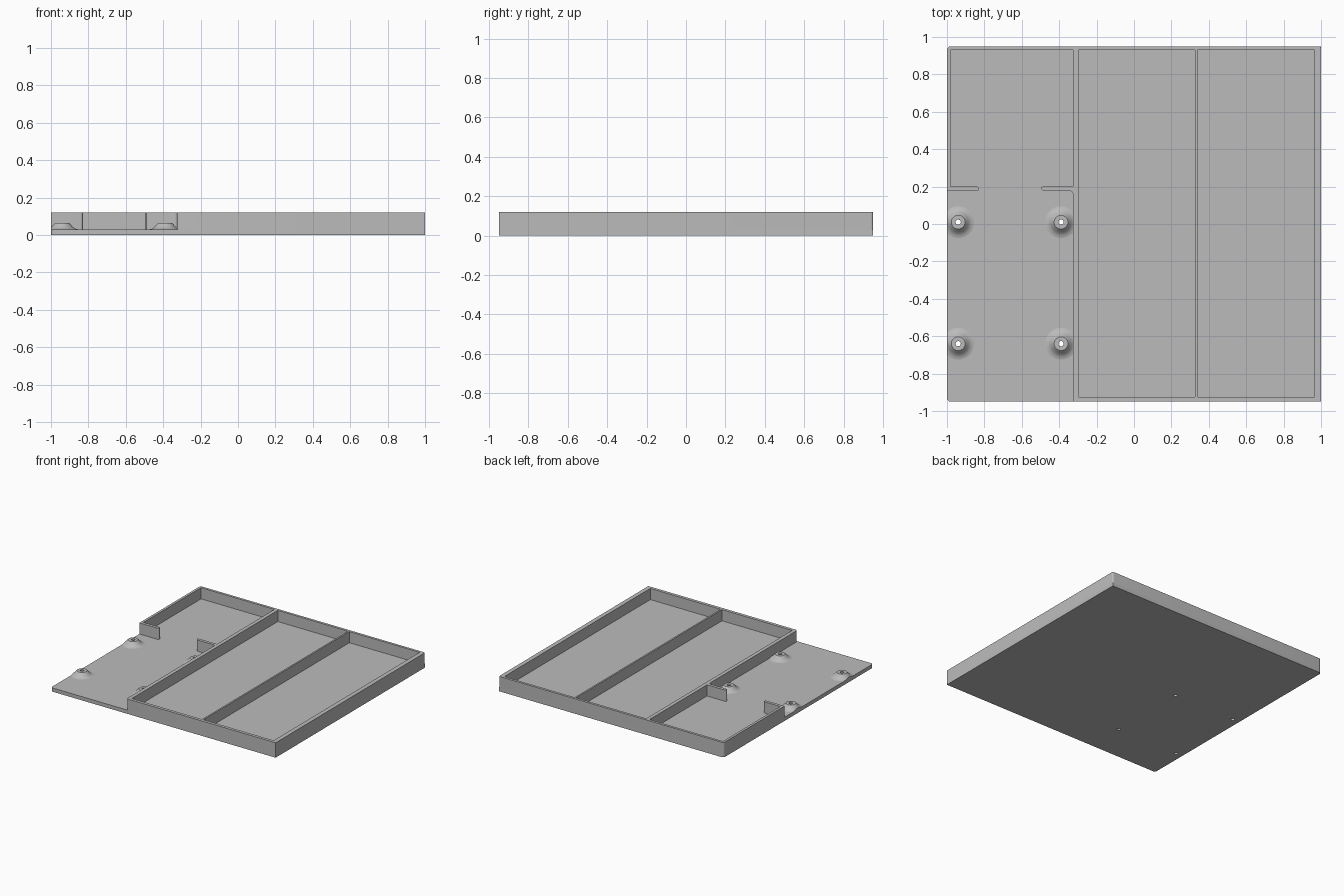
import bpy, bmesh, math
from mathutils import Vector

cube = bpy.data.objects.get("Cube")
if cube:
    bpy.data.objects.remove(cube, do_unlink=True)

grey = bpy.data.materials.new("plain grey")
grey.use_nodes = True
grey.diffuse_color = (0.5, 0.5, 0.5, 1)
grey.node_tree.nodes["Principled BSDF"].inputs["Base Color"].default_value = (0.5, 0.5, 0.5, 1)

FLOOR, TOP, BACK = 0.03, 0.12, 0.95
DIV, SEAM = -0.327, 0.333       # outer face of the divider, joint of the panels
STUB0, STUB1 = 0.176, 0.2       # front and back of the short walls
POSTS = [(x, y) for x in (-0.94, -0.39) for y in (0.01, -0.64)]
HOLE = 0.014


def add_mesh(name, bm):
    bmesh.ops.recalc_face_normals(bm, faces=bm.faces[:])
    mesh = bpy.data.meshes.new(name)
    bm.to_mesh(mesh)
    bm.free()
    mesh.materials.append(grey)
    obj = bpy.data.objects.new(name, mesh)
    bpy.context.scene.collection.objects.link(obj)
    bpy.ops.object.select_all(action='DESELECT')
    obj.select_set(True)
    bpy.context.view_layer.objects.active = obj
    bpy.ops.object.shade_smooth_by_angle(angle=math.radians(35))
    return obj


def rounded(points, steps=6):
    """Outline from (x, y) or (x, y, radius) corners; right angles become arcs."""
    out = []
    for i, p in enumerate(points):
        c = Vector(p[:2])
        if len(p) == 2:
            out.append(c)
            continue
        a = (Vector(points[i - 1][:2]) - c).normalized() * p[2]
        b = (Vector(points[(i + 1) % len(points)][:2]) - c).normalized() * p[2]
        for k in range(steps + 1):
            t = k / steps * math.pi / 2
            out.append(c + a * (1 - math.sin(t)) + b * (1 - math.cos(t)))
    return out


def rect(x0, x1, y0, y1):
    return [(x0, y0), (x1, y0), (x1, y1), (x0, y1)]


def circle(x, y, r, n=24):
    return [(x + r * math.cos(math.tau * k / n), y + r * math.sin(math.tau * k / n)) for k in range(n)]


def slab(name, z0, z1, outline, holes=()):
    """Upright slab with an outline and optional holes."""
    curve = bpy.data.curves.new(name, 'CURVE')
    curve.dimensions = '2D'
    curve.fill_mode = 'BOTH'
    curve.extrude = (z1 - z0) / 2
    for loop in [outline, *holes]:
        spline = curve.splines.new('POLY')
        spline.points.add(len(loop) - 1)
        for point, co in zip(spline.points, loop):
            point.co = (co[0], co[1], 0, 1)
        spline.use_cyclic_u = True
    helper = bpy.data.objects.new(name + "_outline", curve)
    bpy.context.scene.collection.objects.link(helper)
    bpy.context.view_layer.update()
    mesh = bpy.data.meshes.new_from_object(helper.evaluated_get(bpy.context.evaluated_depsgraph_get()))
    bm = bmesh.new()
    bm.from_mesh(mesh)
    bpy.data.objects.remove(helper, do_unlink=True)
    bpy.data.meshes.remove(mesh)
    bmesh.ops.remove_doubles(bm, verts=bm.verts[:], dist=1e-5)
    bmesh.ops.translate(bm, verts=bm.verts[:], vec=(0, 0, (z0 + z1) / 2))
    return add_mesh(name, bm)


# Floor panels
slab("left_floor", 0, FLOOR,
     rounded([(-1, -BACK, 0.02), (SEAM, -BACK), (SEAM, BACK), (-1, BACK, 0.02)]),
     [circle(x, y, HOLE) for x, y in POSTS])
slab("right_floor", 0, FLOOR, rect(SEAM, 1, -BACK, BACK))

# Closed wall frames of the middle and right compartments
slab("middle_frame", FLOOR, TOP,
     rounded([(DIV, -BACK, 0.015), (SEAM, -BACK), (SEAM, BACK), (DIV, BACK)]),
     [rect(-0.297, 0.327, -0.925, 0.93)])
slab("right_frame", FLOOR, TOP,
     rounded([(SEAM, -BACK), (1, -BACK), (1, BACK, 0.012), (SEAM, BACK)]),
     [rect(0.34, 0.965, -0.925, 0.93)])

# Open back bay with two short front walls
end = 0.0118
slab("bay_wall", FLOOR, TOP,
     rounded([(DIV, BACK), (-1, BACK, 0.02), (-1, STUB0), (-0.83, STUB0, end),
              (-0.83, STUB1, end), (-0.98, STUB1), (-0.98, 0.93), (DIV, 0.93)]))
slab("short_wall", FLOOR, TOP,
     rounded([(-0.497, STUB0, end), (DIV - 0.015, STUB0)])[:-1]
     + [Vector((DIV - 0.015 * (1 - math.sin(t)), STUB0 - 0.015 * (1 - math.cos(t))))
        for t in [k * math.pi / 12 for k in range(7)]]
     + rounded([(DIV, STUB1), (-0.497, STUB1, end), (-0.497, STUB0)])[:-1])

# Flared mounting posts with through holes
profile = [(HOLE, FLOOR), (HOLE, 0.065), (0.037, 0.065), (0.045, 0.057),
           (0.053, 0.047), (0.062, 0.039), (0.072, 0.033), (0.085, FLOOR)]
for n, (x, y) in enumerate(POSTS, 1):
    bm = bmesh.new()
    verts = [bm.verts.new((x + r, y, z)) for r, z in profile]
    edges = [bm.edges.new(pair) for pair in zip(verts, verts[1:])]
    bmesh.ops.spin(bm, geom=verts + edges, cent=(x, y, 0), axis=(0, 0, 1),
                   angle=math.tau, steps=32, use_merge=True)
    bmesh.ops.remove_doubles(bm, verts=bm.verts[:], dist=1e-5)
    # Trim flush with the tray side
    cut = bmesh.ops.bisect_plane(bm, geom=bm.verts[:] + bm.edges[:] + bm.faces[:],
                                 plane_co=(-1, 0, 0), plane_no=(-1, 0, 0), clear_outer=True)
    rim = [v for v in cut["geom_cut"] if isinstance(v, bmesh.types.BMVert)]
    if len(rim) > 2:
        bm.faces.new(sorted(rim, key=lambda v: v.co.y))
    add_mesh(f"mounting_post_{n}", bm)
